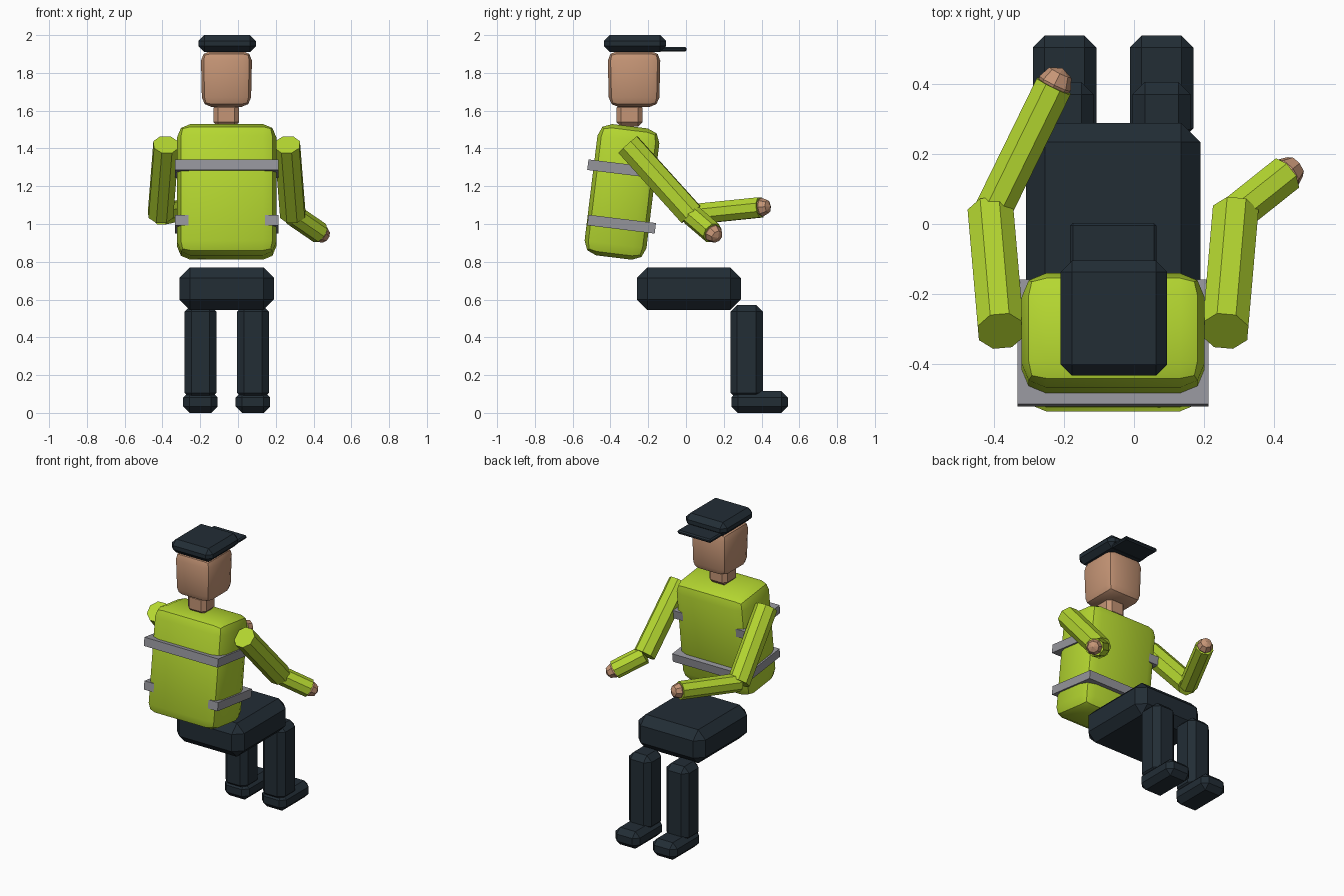
import bpy, bmesh, math
from mathutils import Vector, Matrix

if "Cube" in bpy.data.objects:
    bpy.data.objects.remove(bpy.data.objects["Cube"])


def material(name, rgb):
    m = bpy.data.materials.new(name)
    m.diffuse_color = (*rgb, 1)
    m.use_nodes = True
    m.node_tree.nodes["Principled BSDF"].inputs["Base Color"].default_value = m.diffuse_color
    return m


NAVY = material("dark navy", (0.016, 0.026, 0.036))
LIME = material("safety lime", (0.46, 0.68, 0.03))
SKIN = material("skin", (0.56, 0.30, 0.18))
GREY = material("reflective grey", (0.30, 0.30, 0.33))
MID = -0.06                      # body centre line
LEAN = math.radians(-7)          # torso lean


def finish(bm, name, mat, matrix):
    me = bpy.data.meshes.new(name)
    bmesh.ops.recalc_face_normals(bm, faces=bm.faces)
    bm.to_mesh(me)
    bm.free()
    ob = bpy.data.objects.new(name, me)
    bpy.context.collection.objects.link(ob)
    me.materials.append(mat)
    ob.matrix_world = matrix
    return ob


def box(name, mat, centre, size, bevel=0, segments=1, lean=0, taper=1, smooth=False):
    """Bevelled box, optionally leaning about x and narrowed at the bottom."""
    bm = bmesh.new()
    bmesh.ops.create_cube(bm, size=1)
    bmesh.ops.scale(bm, vec=size, verts=bm.verts)
    for v in bm.verts:
        if v.co.z < 0:
            v.co.x *= taper
            v.co.y *= taper
    if bevel:
        bmesh.ops.bevel(bm, geom=bm.edges[:], offset=bevel, segments=segments,
                        profile=0.5, affect='EDGES', clamp_overlap=True)
    ob = finish(bm, name, mat, Matrix.Translation(centre) @ Matrix.Rotation(lean, 4, 'X'))
    if smooth:
        bpy.ops.object.select_all(action='DESELECT')
        ob.select_set(True)
        bpy.context.view_layer.objects.active = ob
        bpy.ops.object.shade_smooth_by_angle(angle=math.radians(40))
    return ob


def span(name, mat, lo, hi, bevel=0, **kw):
    """Box given by its two extreme corners."""
    lo, hi = Vector(lo), Vector(hi)
    return box(name, mat, (lo + hi) / 2, hi - lo, bevel, **kw)


def limb(name, mat, a, b, radius):
    """Eight-sided rod between two points."""
    a, b = Vector(a), Vector(b)
    bm = bmesh.new()
    bmesh.ops.create_cone(bm, cap_ends=True, segments=8, radius1=radius,
                          radius2=radius, depth=(b - a).length)
    bmesh.ops.rotate(bm, verts=bm.verts, matrix=Matrix.Rotation(math.pi / 8, 3, 'Z'))
    rot = (b - a).to_track_quat('Z', 'X').to_matrix().to_4x4()
    return finish(bm, name, mat, Matrix.Translation((a + b) / 2) @ rot)


def hand(name, centre, direction):
    bm = bmesh.new()
    bmesh.ops.create_uvsphere(bm, u_segments=8, v_segments=4, radius=0.05)
    rot = Vector(direction).to_track_quat('Z', 'X').to_matrix().to_4x4()
    finish(bm, name, SKIN, Matrix.Translation(centre) @ rot)


# Cap and visor
span("cap", NAVY, (-0.21, -0.435, 1.91), (0.095, -0.105, 2.0), 0.032)
span("cap_visor", NAVY, (-0.183, -0.16, 1.912), (0.065, 0.003, 1.937), 0.008)

# Head and neck
span("head", SKIN, (-0.197, -0.415, 1.62), (0.075, -0.135, 1.915), 0.05,
     segments=2, taper=0.95, smooth=True)
span("neck", SKIN, (-0.13, -0.367, 1.515), (0.005, -0.23, 1.64), 0.024)

# Jacket torso with two reflective bands
box("torso", LIME, (MID, -0.339, 1.17), (0.525, 0.33, 0.70), 0.07,
    segments=2, lean=LEAN, smooth=True)
for label, z in (("upper", 1.292), ("lower", 0.999)):
    box(label + "_band", GREY, (MID, -0.341, z), (0.548, 0.36, 0.056), lean=LEAN)

# Hips and lap
span("lap", NAVY, (-0.31, -0.26, 0.545), (0.19, 0.29, 0.77), 0.055)

# Legs and shoes
for side, s in (("left", -1), ("right", 1)):
    x = MID + s * 0.139
    span(side + "_leg", NAVY, (x - 0.084, 0.235, 0.07), (x + 0.084, 0.407, 0.572), 0.036)
    span(side + "_shoe", NAVY, (x - 0.091, 0.24, 0), (x + 0.091, 0.54, 0.115), 0.034)

# Arms: matching upper arms, differently posed forearms
for side, s, wrist in (("left", -1, (-0.23, 0.395, 1.088)),
                       ("right", 1, (0.432, 0.14, 0.953))):
    shoulder = Vector((MID + s * 0.321, -0.307, 1.42))
    elbow = Vector((MID + s * 0.35, 0.027, 1.05))
    wrist = Vector(wrist)
    aim = (wrist - elbow).normalized()
    limb(side + "_upper_arm", LIME, shoulder, elbow, 0.071)
    limb(side + "_forearm", LIME, elbow, wrist, 0.058)
    hand(side + "_hand", wrist + aim * 0.008, aim)
